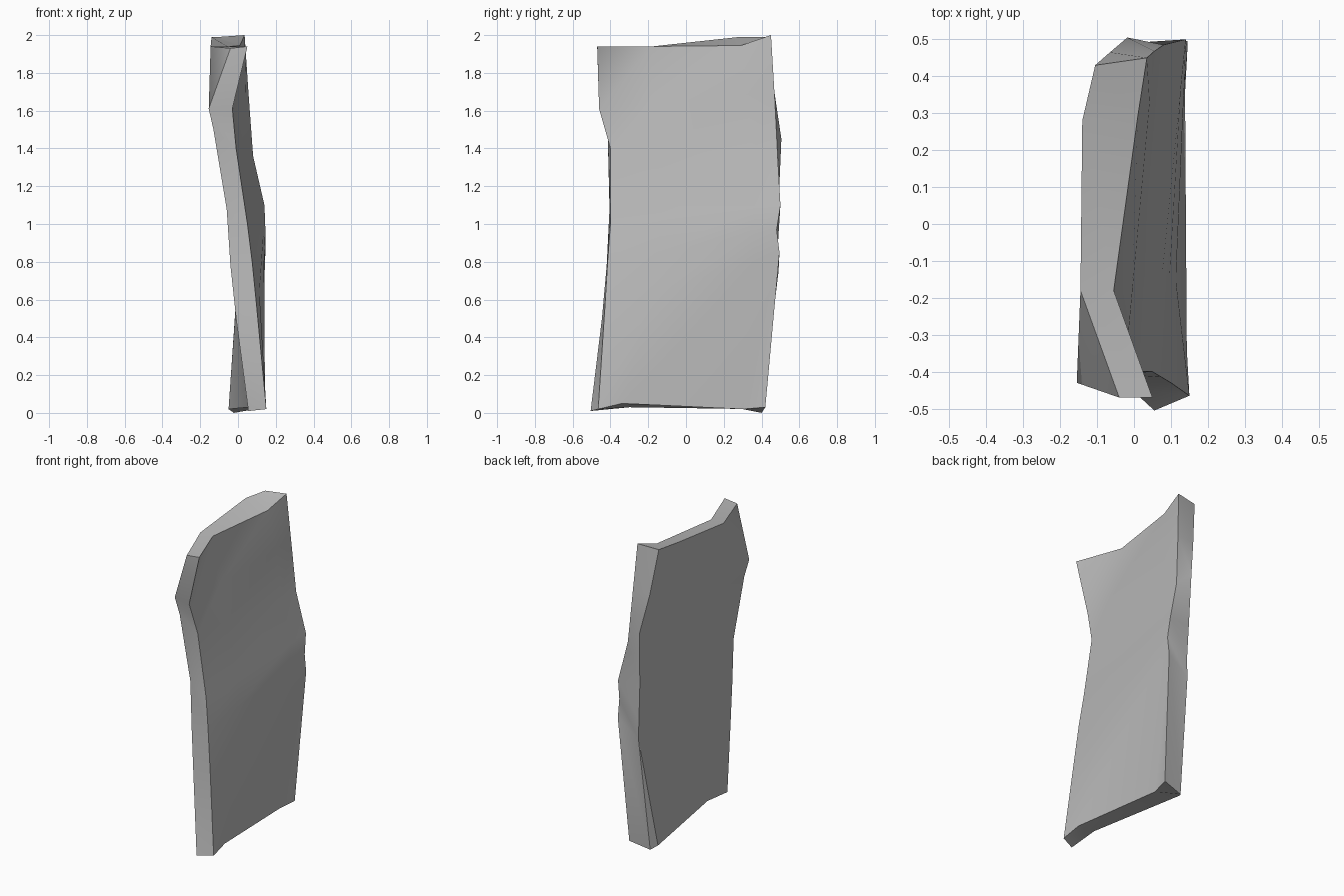
import bpy
import bmesh
import math
from mathutils import Vector

default_cube = bpy.data.objects.get("Cube")
if default_cube:
    bpy.data.objects.remove(default_cube, do_unlink=True)


def make_material(name, color):
    material = bpy.data.materials.new(name)
    material.use_nodes = True
    material.diffuse_color = color
    shader = material.node_tree.nodes["Principled BSDF"]
    shader.inputs["Base Color"].default_value = color
    return material


def section(left_front, left_back, right_back, right_front):
    """Ring around the slab, with two points blended across each broad side."""
    corners = [Vector(p) for p in (left_front, left_back, right_back, right_front)]
    lf, lb, rb, rf = corners
    return [lf, lf.lerp(lb, .3), lf.lerp(lb, .85), lb,
            rb, rf.lerp(rb, .85), rf.lerp(rb, .3), rf]


# Chipped top end: left side front to back, then right side back to front
top_ring = [Vector(p) for p in (
    (.05, -.47, 1.94), (-.055, -.18, 1.94), (.01, .29, 1.945), (.035, .45, 2),
    (-.105, .43, 1.99), (-.14, .28, 1.99), (-.145, -.18, 1.94), (-.04, -.47, 1.93))]

# Chipped bottom end, in the same order
bottom_ring = [Vector(p) for p in (
    (.15, -.465, .02), (.143, -.34, .05), (.09, .3, .02), (.115, .42, .03),
    (-.022, .4, 0), (-.05, .36, .02), (.055, -.3, .03), (.055, -.505, .01))]

# Uneven cross-sections down the slab
middle_rings = [
    section((-.03, -.46, 1.61), (.055, .468, 1.7), (-.065, .465, 1.7), (-.155, -.43, 1.61)),
    section((-.01, -.4, 1.4), (.08, .485, 1.36), (-.018, .505, 1.45), (-.13, -.415, 1.5)),
    section((.05, -.4, 1), (.14, .5, 1.1), (-.01, .49, 1.1), (-.06, -.405, 1.08)),
    section((.075, -.415, .8), (.145, .48, .97), (0, .485, .87), (-.04, -.42, .78)),
    section((.1, -.43, .55), (.145, .495, .85), (0, .49, .75), (-.01, -.445, .5)),
]


def build_slab(name, rings, material):
    bm = bmesh.new()
    loops = [[bm.verts.new(point) for point in ring] for ring in rings]
    count = len(loops[0])
    # Sides, each panel split along its fold
    for upper, lower in zip(loops, loops[1:]):
        for i in range(count):
            j = (i + 1) % count
            a, b, c, d = upper[i], upper[j], lower[j], lower[i]
            if i < 3:
                bm.faces.new((a, b, d))
                bm.faces.new((b, c, d))
            else:
                bm.faces.new((a, b, c))
                bm.faces.new((a, c, d))
    # Narrow end caps
    for loop in (loops[0], loops[-1]):
        for i in range(count // 2 - 1):
            k = count - 1 - i
            bm.faces.new((loop[i], loop[i + 1], loop[k - 1], loop[k]))
    bmesh.ops.recalc_face_normals(bm, faces=bm.faces[:])
    mesh = bpy.data.meshes.new(name)
    bm.to_mesh(mesh)
    bm.free()
    mesh.materials.append(material)
    slab = bpy.data.objects.new(name, mesh)
    bpy.context.collection.objects.link(slab)
    return slab


stone = make_material("stone_grey", (.5, .5, .5, 1))
slab = build_slab("broken_slab", [top_ring, *middle_rings, bottom_ring], stone)

# Soft broad sides with crisp rims
bpy.ops.object.select_all(action="DESELECT")
slab.select_set(True)
bpy.context.view_layer.objects.active = slab
bpy.ops.object.shade_smooth_by_angle(angle=math.radians(35))
